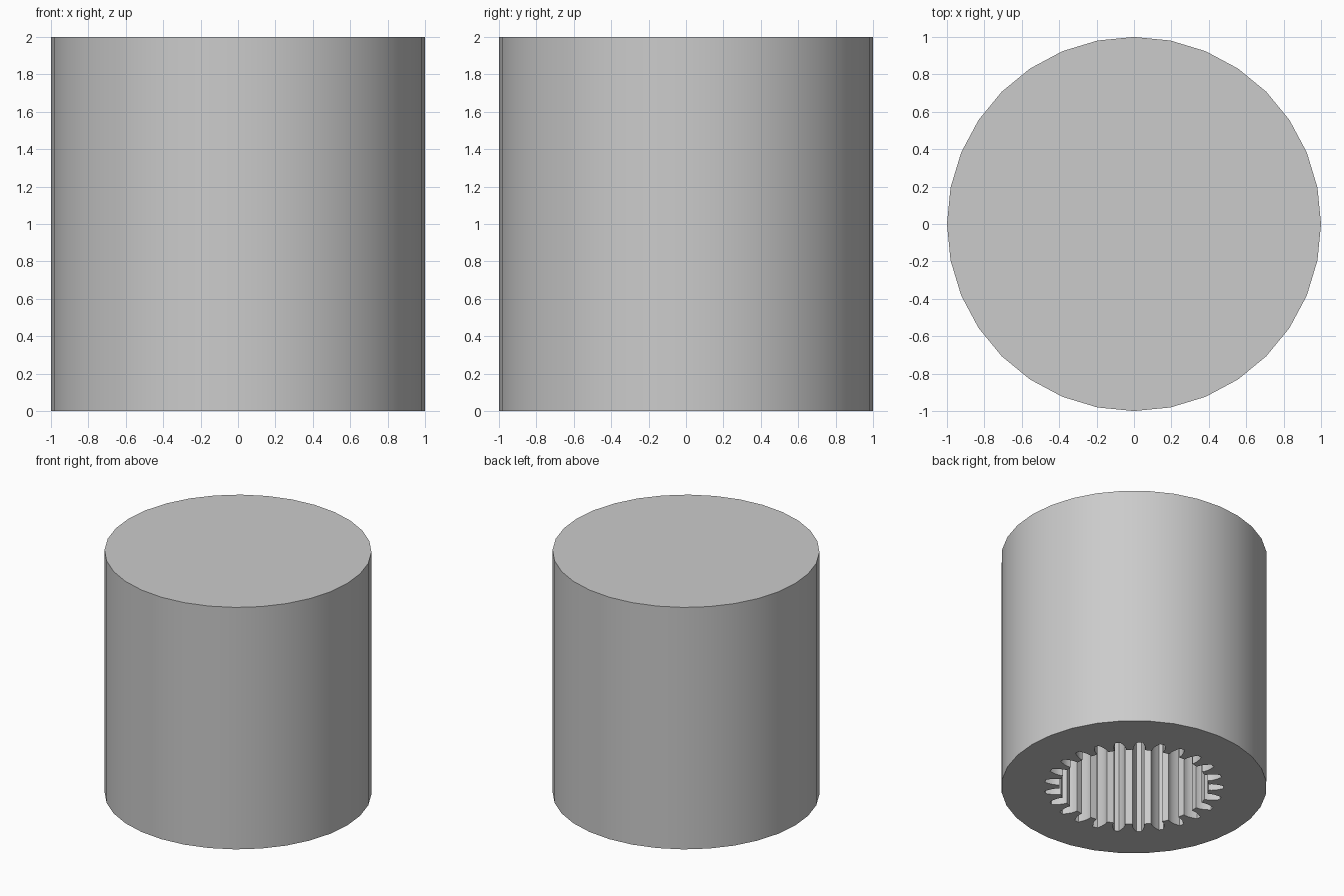
import bpy
import bmesh
from math import pi, sin, cos, tan, acos, radians, sqrt

cube = bpy.data.objects.get("Cube")
if cube:
    bpy.data.objects.remove(cube, do_unlink=True)

SIDES = 32
RADIUS = 1.0
HEIGHT = 2.0
TEETH = 25
TIP = 0.674
SOCKET_DEPTH = 1.2
START = -pi / 2          # direction of the first groove

# Gear proportions of the splined socket
module = 2 * TIP / (TEETH + 2)
pitch = module * TEETH / 2
root = pitch - 1.25 * module
base = pitch * cos(radians(20))


def involute(r):
    a = acos(min(1, base / r))
    return tan(a) - a


def groove_half_angle(r):
    return pi / (2 * TEETH) + involute(pitch) - involute(max(r, base))


def spline_profile():
    steps = 5
    flank = [root] + [base + (TIP - base) * i / steps for i in range(steps + 1)]
    points = []
    for t in range(TEETH):
        mid = START + 2 * pi * t / TEETH
        side = [(r, mid - groove_half_angle(r)) for r in flank]
        side += [(r, mid + groove_half_angle(r)) for r in reversed(flank)]
        points += [(r * cos(a), r * sin(a)) for r, a in side]
    return points


def ring(bm, points, z):
    verts = [bm.verts.new((x, y, z)) for x, y in points]
    edges = [bm.edges.new((v, verts[(i + 1) % len(verts)])) for i, v in enumerate(verts)]
    return verts, edges


def wall(bm, low, high):
    n = len(low)
    for i in range(n):
        j = (i + 1) % n
        bm.faces.new((low[i], low[j], high[j], high[i]))


# Grey material
grey = bpy.data.materials.new("plain grey")
grey.use_nodes = True
colour = (0.6, 0.6, 0.6, 1)
grey.diffuse_color = colour
grey.node_tree.nodes["Principled BSDF"].inputs["Base Color"].default_value = colour

bm = bmesh.new()

# Outer body with closed top
circle = [(RADIUS * cos(2 * pi * i / SIDES), RADIUS * sin(2 * pi * i / SIDES)) for i in range(SIDES)]
outer_low, outer_edges = ring(bm, circle, 0)
outer_high, _ = ring(bm, circle, HEIGHT)
wall(bm, outer_low, outer_high)
bm.faces.new(outer_high)

# Toothed blind socket in the underside
profile = spline_profile()
socket_low, socket_edges = ring(bm, profile, 0)
socket_high, _ = ring(bm, profile, SOCKET_DEPTH)
wall(bm, socket_low, socket_high)
bm.faces.new(socket_high)

# Flat underside between the body and the socket
bmesh.ops.triangle_fill(bm, use_beauty=True, edges=outer_edges + socket_edges, normal=(0, 0, -1))
bmesh.ops.recalc_face_normals(bm, faces=bm.faces[:])

mesh = bpy.data.meshes.new("splined_hub")
bm.to_mesh(mesh)
bm.free()
mesh.materials.append(grey)
hub = bpy.data.objects.new("splined_hub", mesh)
bpy.context.collection.objects.link(hub)

# Smooth sides with sharp rims
bpy.ops.object.select_all(action='DESELECT')
hub.select_set(True)
bpy.context.view_layer.objects.active = hub
bpy.ops.object.shade_smooth_by_angle(angle=radians(30))
